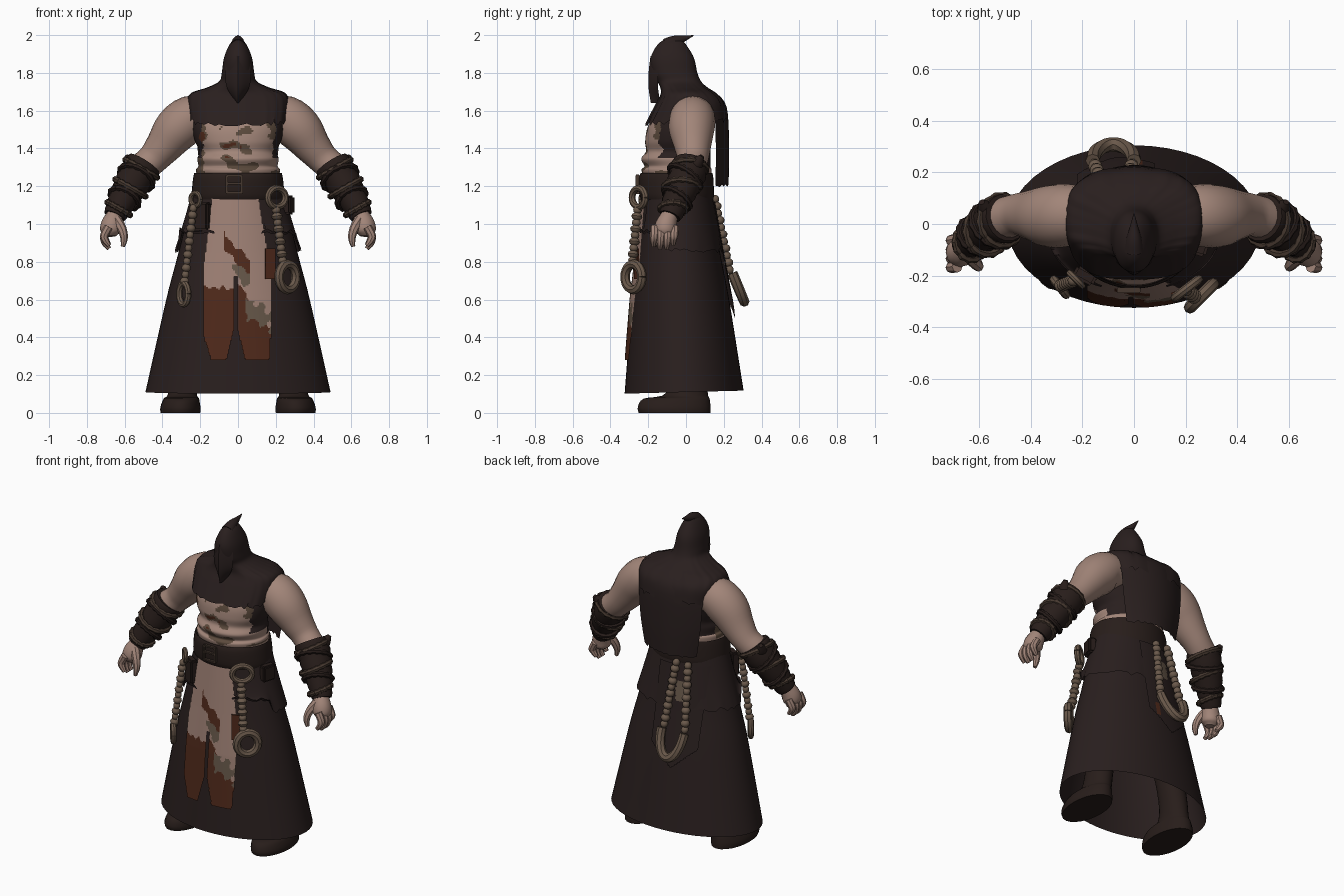
import bpy, bmesh, math
from mathutils import Vector, Matrix, noise

cube = bpy.data.objects.get("Cube")
if cube:
    bpy.data.objects.remove(cube)


def material(name, *rgb):
    m = bpy.data.materials.new(name)
    m.use_nodes = True
    m.diffuse_color = (*rgb, 1)
    m.node_tree.nodes["Principled BSDF"].inputs["Base Color"].default_value = (*rgb, 1)
    return m


cloth = material("dark cloth", .022, .0135, .013)
leather = material("dark leather", .021, .0125, .0105)
skin = material("skin", .36, .235, .19)
linen = material("pale apron", .34, .215, .175)
blood = material("rust red", .078, .022, .0105)
grime = material("grey brown grime", .13, .093, .065)
stain = material("dried stain", .105, .068, .045)
iron = material("tarnished chain", .145, .1, .07)
cord = material("brown cord", .06, .039, .028)


def finish(name, bm, mats, angle=40):
    bmesh.ops.recalc_face_normals(bm, faces=bm.faces)
    me = bpy.data.meshes.new(name)
    bm.to_mesh(me)
    bm.free()
    for m in mats:
        me.materials.append(m)
    me.shade_smooth()
    me.set_sharp_from_angle(angle=math.radians(angle))
    ob = bpy.data.objects.new(name, me)
    bpy.context.collection.objects.link(ob)


def spline(keys, steps):
    """Smooth interpolation through key tuples."""
    out, last = [], len(keys) - 1
    for i in range(last):
        p = [keys[max(0, min(last, i + j))] for j in (-1, 0, 1, 2)]
        for s in range(steps):
            t = s / steps
            out.append([(2*b + (c-a)*t + (2*a - 5*b + 4*c - d)*t*t + (3*b - a - 3*c + d)*t**3) / 2
                        for a, b, c, d in zip(*p)])
    return out + [list(keys[last])]


def surface(name, rows, mats, rule=None, wrap=True, caps=False):
    """Skin rows of points; rule picks a material index, or None for no face."""
    bm = bmesh.new()
    grid = [[bm.verts.new(p) for p in row] for row in rows]
    n = len(grid[0])
    for a, b in zip(grid, grid[1:]):
        for j in range(n if wrap else n - 1):
            k = (j + 1) % n
            quad = (a[j], a[k], b[k], b[j])
            c = sum((v.co for v in quad), Vector()) / 4
            index = rule(c) if rule else 0
            if index is not None:
                bm.faces.new(quad).material_index = index
    if caps:
        bm.faces.new(grid[0])
        bm.faces.new(grid[-1])
    bmesh.ops.delete(bm, geom=[v for v in bm.verts if not v.link_faces], context='VERTS')
    finish(name, bm, mats)


def power(v, p):
    return math.copysign(abs(v) ** p, v)


def body(name, keys, mats, steps=5, n=48, square=1, hem=None, **kw):
    """Loft of level rings (z, half width, front y, back y, centre x), squarer towards the end."""
    rows, rings = [], spline([(*k, 0)[:5] for k in keys], steps)
    for i, (z, hx, yf, yb, cx) in enumerate(rings):
        t, row = i / (len(rings) - 1), []
        p = 1 + (square - 1) * t
        for j in range(n):
            a = 2 * math.pi * j / n
            dz = hem(a) * t ** 4 if hem else 0
            row.append((cx + hx * power(math.sin(a), p),
                        (yf + yb) / 2 - (yb - yf) / 2 * power(math.cos(a), p), z + dz))
        rows.append(row)
    surface(name, rows, mats, **kw)


def tube(name, keys, mat, steps=4, n=12, ref=(0, 1, 0), ripple=0):
    """Round limb through x, y, z, radius keys."""
    pts, rows = spline(keys, steps), []
    for i, p in enumerate(pts):
        t = Vector(pts[min(i + 1, len(pts) - 1)][:3]) - Vector(pts[max(i - 1, 0)][:3])
        u = t.cross(Vector(ref)).normalized()
        v = t.cross(u).normalized()
        r = p[3] * (1 + ripple * (i % 2))
        rows.append([Vector(p[:3]) + (u * math.cos(a) + v * math.sin(a)) * r
                     for a in (2 * math.pi * j / n for j in range(n))])
    surface(name, rows, [mat], caps=True)


def hoop(name, centre, normal, rx, rz, r, mat, start=0, sweep=2 * math.pi, lean=0):
    """Upright ring, or part of one, facing along the normal."""
    nrm = Vector(normal).normalized()
    side = Vector((-nrm.y, nrm.x, 0)).normalized()
    up = Vector((0, 0, 1)) - nrm * lean
    keys = []
    for i in range(25):
        a = start + sweep * i / 24
        keys.append((*(Vector(centre) + side * rx * math.cos(a) + up * rz * math.sin(a)), r))
    tube(name, keys, mat, 1, 8, nrm)


def chain(name, start, end, count, r):
    """Row of alternating wide and narrow links."""
    bm, a, b = bmesh.new(), Vector(start), Vector(end)
    turn = (b - a).to_track_quat('Z', 'Y').to_matrix().to_4x4()
    half = (b - a).length / count * .62
    for i in range(count):
        w = r if i % 2 else r * .8
        mat = Matrix.Translation(a.lerp(b, (i + .5) / count)) @ turn @ Matrix.Diagonal((w, w, half, 1))
        bmesh.ops.create_uvsphere(bm, u_segments=10, v_segments=6, radius=1, matrix=mat)
    finish(name, bm, [iron])


def box(name, centre, size, mat, turn=0, bevel=.01):
    bm = bmesh.new()
    bmesh.ops.create_cube(bm, size=1, matrix=Matrix.Translation(centre) @ Matrix.Rotation(turn, 4, 'Z')
                          @ Matrix.Diagonal((*size, 1)))
    if bevel:
        bmesh.ops.bevel(bm, geom=bm.edges[:], offset=bevel, segments=2, affect='EDGES')
    finish(name, bm, [mat])


def jag(a, size):
    return size * noise.noise(Vector((math.sin(a) * 7, math.cos(a) * 7, 3)))


# Long skirt and torn upper layer
skirt = [(1.2, .23, -.215, .12), (.85, .315, -.255, .18), (.6, .38, -.285, .228), (.11, .49, -.325, .305)]
body("skirt", skirt, [cloth], 6, hem=lambda a: -.008 * math.cos(a))
body("overskirt", [(1.18, .24, -.22, .135), (1.02, .285, -.24, .163), (.86, .335, -.262, .195)], [cloth], 5, 64,
     hem=lambda a: jag(a, .04) + (.1 if math.cos(a) > .35 else 0),
     rule=lambda c: None if c.y < -.12 and abs(c.x) < .13 else 0)


def skirt_y(x, z, face):
    for (z1, *a), (z0, *b) in zip(skirt, skirt[1:]):
        if z >= z0:
            t = (z1 - z) / (z1 - z0)
            hx, yf, yb = (p + (q - p) * t for p, q in zip(a, b))
            return (yf + yb) / 2 + face * (yb - yf) / 2 * math.sqrt(max(0, 1 - (x / hx) ** 2))


def panel(name, mats, rule, x0, width, z1, z0, face, gap):
    """Cloth laid over the skirt, trimmed and coloured by the rule."""
    nx, nz = round(width / .006), round((z1 - z0) / .008)
    rows = []
    for i in range(nz + 1):
        z = z1 - (z1 - z0) * i / nz
        rows.append([(x, skirt_y(x, z, face) + face * gap, z) for x in (x0 + width * j / nx for j in range(nx + 1))])
    surface(name, rows, mats, rule, wrap=False)


# Stained apron with two hanging tails
def apron_rule(c):
    x, z = c.x, c.z
    n = noise.noise(Vector((x * 22, z * 22, 1))) * .05
    if x < -.185 + max(0, z - .75) * .12 or x > .175 - max(0, z - .75) * .17:
        return None
    if z < .72:
        gap = .008 + max(0, .45 - z) * .24
        edge = max(0, .42 - z) * .3
        if abs(x + .012) < gap or x < -.185 + edge or x > .175 - edge * .2:
            return None
    d = abs((x + .005) + (z - .835) * .9)
    if d < .036 + n * .6 and -.075 < x < .062:
        return 1
    if -.03 < x < .065 and z < .79 and d < .1 + n:
        return 2
    if x > .04 and abs(z - .53 + (x - .1) * .5) < .05 + n * 1.5:
        return 2
    limit = .67 if x < 0 else .68 - x * 1.3
    return 1 if z < limit + n else 0


panel("apron", [linen, blood, grime], apron_rule, -.2, .4, 1.14, .28, -1, .014)


# Torn back panel behind the chains
def back_rule(c):
    if c.z < .5 + abs(c.x + .07) * .9:
        return None
    if abs(c.x + .08) < .03 + jag(c.z * 9, .02) and .9 < c.z < 1.02:
        return 1
    return 2 if 0 < c.x < .035 and .6 < c.z < .69 else 0


panel("back_panel", [cloth, grime, blood], back_rule, -.22, .3, 1.12, .48, 1, .02)


# Torso with stains and a dark sleeveless vest
def torso_rule(c):
    n = noise.noise(Vector((c.x * 12, c.z * 18, 5)))
    if c.z > 1.3 and c.y > 0 or c.z > 1.35 and abs(c.x) > .185 + n * .03:
        return 1
    if c.y < 0 and c.z > 1.27 and n > (.1 if c.z > 1.47 else .16):
        return 3 if n > .3 and c.x < .02 and c.z > 1.35 else 2
    return 0


body("torso", [(1.18, .2, -.2, .13), (1.28, .222, -.235, .135), (1.305, .21, -.22, .13), (1.345, .215, -.237, .13),
               (1.385, .205, -.212, .13), (1.44, .228, -.216, .135), (1.52, .245, -.2, .15), (1.62, .245, -.14, .15),
               (1.68, .17, -.1, .13)], [skin, cloth, stain, blood], 8, 160, .9, rule=torso_rule, caps=True)

# Belt, buckle and pouches
body("belt", [(1.13, .245, -.238, .145), (1.16, .246, -.248, .148), (1.24, .238, -.25, .145), (1.27, .232, -.24, .14)],
     [leather], 3)
for z in (1.165, 1.215, 1.255):
    box("buckle_bar", (-.02, -.257, z), (.085, .02, .012), cord, bevel=.003)
for x in (-.06, .02):
    box("buckle_side", (x, -.257, 1.21), (.012, .02, .1), cord, bevel=.003)
box("left_pouch", (.265, -.08, 1.1), (.05, .09, .1), leather, -.3)
box("right_pouch", (-.19, -.2, 1.04), (.09, .05, .15), leather, -.5)
box("rust_tag", (.17, -.262, .79), (.055, .009, .16), blood, .35, 0)

# Pointed hood draping into a collar, mask and back cape
body("hood", [(1.985, .012, -.1, -.03), (1.95, .045, -.15, .0), (1.88, .074, -.186, .042), (1.8, .086, -.178, .06),
              (1.755, .1, -.15, .08), (1.722, .165, -.135, .115), (1.692, .25, -.135, .16), (1.64, .268, -.165, .205),
              (1.55, .258, -.215, .22)], [cloth], 5, 72, .7,
     hem=lambda a: jag(a, .03) - .03 * max(0, math.cos(a)))
tube("hood_tip", [(0, -.1, 1.945, .04), (0, -.06, 1.968, .03), (0, -.01, 1.982, .016), (0, .04, 1.998, .002)],
     cloth, ref=(1, 0, 0))
mask = spline([(1.89, .06, -.188), (1.8, .068, -.198), (1.72, .058, -.198), (1.64, .006, -.186)], 4)
surface("mask", [[(w * u / 4, y + .05 * abs(u / 4) ** 1.3, z) for u in range(-4, 5)] for z, w, y in mask],
        [cloth], wrap=False)
cape = spline([(1.7, .2, .15), (1.62, .225, .215), (1.4, .215, .228), (1.2, .185, .225)], 5)
surface("back_cape", [[(w * u / 10, y - .07 * (u / 10) ** 2, z + jag(u * .5, .05) * (1.7 - z))
                       for u in range(-10, 11)] for z, w, y in cape], [cloth], wrap=False)

# Arms, bracers, hands and boots on both sides
for side, s in (("left", 1), ("right", -1)):
    def limb(part, keys, mat, **kw):
        tube(f"{side}_{part}", [(k[0] * s, *k[1:]) for k in keys], mat, **kw)

    limb("arm", [(.16, .04, 1.565, .1), (.25, .035, 1.56, .12), (.325, .03, 1.5, .121), (.395, .035, 1.41, .098),
                 (.455, .035, 1.34, .082), (.53, .01, 1.27, .08), (.6, -.04, 1.15, .06), (.65, -.085, 1.05, .042)],
         skin, n=20)
    limb("bracer", [(.495, .025, 1.32, .093), (.53, .01, 1.265, .094), (.575, -.02, 1.19, .085), (.62, -.055, 1.11, .07),
                    (.655, -.085, 1.04, .057)], leather, n=18, steps=3, ripple=.06)
    top, wrist = Vector((.5 * s, .022, 1.315)), Vector((.655 * s, -.085, 1.04))
    for i, (t, r) in enumerate(((.08, .095), (.25, .096), (.45, .091), (.65, .081), (.85, .068))):
        tilt = ((wrist - top).normalized() + Vector((0, .3 * (-1) ** i, 0))).normalized()
        u = tilt.orthogonal().normalized()
        v = tilt.cross(u)
        loop = [(*(top.lerp(wrist, t) + (u * math.cos(a) + v * math.sin(a)) * r), .013)
                for a in (math.pi * k / 14 for k in range(29))]
        tube(f"{side}_bracer_cord", loop, leather if i % 2 else cord, 1, 7, tilt, .4)
    limb("bracer_flap", [(.55, .03, 1.28, .045), (.575, .06, 1.325, .035), (.59, .085, 1.36, .012)], leather)
    limb("palm", [(.65, -.085, 1.05, .044), (.668, -.105, 1.0, .056), (.675, -.112, .96, .054), (.675, -.115, .935, .03)],
         skin)
    for f in range(4):
        y = -.06 - f * .035
        low = (.02, 0, 0, .015)[f]
        limb(f"finger_{f + 1}", [(.685, y, .985, .023), (.708, y - .003, .94, .022), (.703, y - .006, .9 + low, .019),
                                 (.682, y - .008, .87 + low, .012)], skin, n=8)
    limb("thumb", [(.645, -.12, 1.025, .028), (.615, -.15, .975, .025), (.603, -.165, .925, .02),
                   (.61, -.168, .88, .011)], skin, n=8)
    boot = [(0, .105, -.25, .13, .305), (.03, .106, -.255, .13, .305), (.075, .094, -.225, .125, .3),
            (.11, .076, -.1, .115, .292), (.3, .078, -.07, .11, .265), (.75, .09, -.09, .1, .16)]
    body(f"{side}_boot", [(*k[:4], k[4] * s) for k in boot], [leather], 4, 24, caps=True)

# Hanging chains and rings
hoop("left_belt_ring", (.205, -.25, 1.14), (1, -1.3, 0), .058, .05, .018, iron)
chain("left_chain", (.2, -.255, 1.09), (.238, -.285, .79), 9, .03)
hoop("left_large_ring", (.262, -.278, .72), (1, -1, 0), .063, .068, .025, iron)
hoop("right_belt_ring", (-.225, -.215, 1.13), (-1, -1, 0), .035, .035, .013, iron)
chain("right_chain", (-.235, -.22, 1.1), (-.285, -.24, .68), 12, .026)
hoop("right_large_ring", (-.287, -.245, .63), (-1, -.8, 0), .038, .056, .017, iron)
for x0, x1 in ((-.12, -.155), (-.04, -.005)):
    chain("back_chain", (x0, .15, 1.15), (x1, .235, .74), 11, .028)
hoop("back_shackle", (-.08, .245, .74), (0, 1, 0), .08, .15, .028, iron, math.pi, math.pi, .42)
